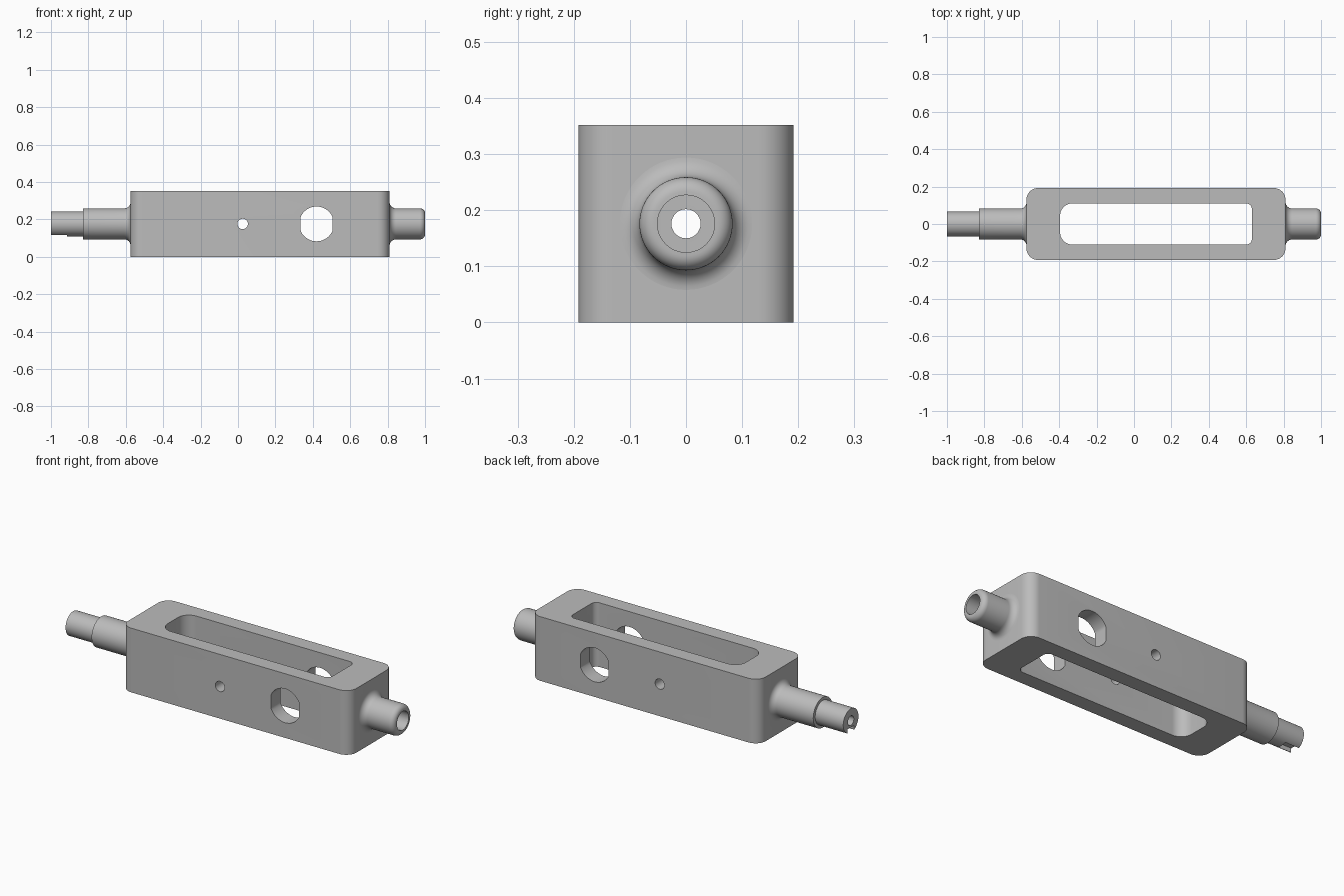
import bpy
import bmesh
from math import sin, cos, pi, sqrt, asin
from mathutils import Matrix, Vector

if "Cube" in bpy.data.objects:
    bpy.data.objects.remove(bpy.data.objects["Cube"], do_unlink=True)

MID = 0.176      # height of the long axis
HEIGHT = 0.352

steel = bpy.data.materials.new("grey steel")
steel.use_nodes = True
steel.diffuse_color = (0.5, 0.5, 0.5, 1)
steel.node_tree.nodes["Principled BSDF"].inputs["Base Color"].default_value = (0.5, 0.5, 0.5, 1)


def make_object(name, bm):
    bmesh.ops.recalc_face_normals(bm, faces=bm.faces)
    mesh = bpy.data.meshes.new(name)
    bm.to_mesh(mesh)
    bm.free()
    mesh.materials.append(steel)
    obj = bpy.data.objects.new(name, mesh)
    bpy.context.collection.objects.link(obj)
    return obj


def prism(name, outline, start, depth):
    """Extrude a closed loop of points along a vector."""
    bm = bmesh.new()
    face = bm.faces.new([bm.verts.new(Vector(p) + Vector(start)) for p in outline])
    out = bmesh.ops.extrude_face_region(bm, geom=[face])
    moved = [v for v in out["geom"] if isinstance(v, bmesh.types.BMVert)]
    bmesh.ops.translate(bm, verts=moved, vec=depth)
    return make_object(name, bm)


def rounded_rect(x0, x1, half, r_left, r_right, steps=10):
    """Rounded rectangle in plan, with its own corner radius at each end."""
    corners = [(x1 - r_right, half - r_right, r_right, 0),
               (x0 + r_left, half - r_left, r_left, 1),
               (x0 + r_left, r_left - half, r_left, 2),
               (x1 - r_right, r_right - half, r_right, 3)]
    pts = []
    for cx, cy, r, quarter in corners:
        for i in range(steps + 1):
            a = (quarter + i / steps) * pi / 2
            pts.append((cx + r * cos(a), cy + r * sin(a), 0))
    return pts


def lathe(name, profile, steps=64):
    """Spin (x, radius) points about the long axis into a closed solid."""
    bm = bmesh.new()
    rings = []
    for x, r in profile:
        rings.append([bm.verts.new((x, r * cos(2 * pi * i / steps),
                                    MID + r * sin(2 * pi * i / steps)))
                      for i in range(steps)])
    for a, b in zip(rings, rings[1:]):
        for i in range(steps):
            j = (i + 1) % steps
            bm.faces.new((a[i], a[j], b[j], b[i]))
    bm.faces.new(rings[0])
    bm.faces.new(rings[-1])
    return make_object(name, bm)


def fillet(x_wall, out, r, size, steps=8):
    """Concave flare from the wall down to shaft radius r."""
    return [(x_wall + out * size * (1 - cos(i / steps * pi / 2)),
             r + size * (1 - sin(i / steps * pi / 2))) for i in range(steps + 1)]


def cross_hole(name, x, r, flat):
    """Cutter along y: a circle trimmed by side flats."""
    pts = [(x + max(-flat, min(flat, r * cos(a))), 0, MID + r * sin(a))
           for a in (2 * pi * (i + 0.5) / 64 for i in range(64))]
    return prism(name, pts, (0, -0.3, 0), (0, 0.6, 0))


def box(name, x0, x1, half, z0, z1):
    pts = [(x0, -half, z0), (x1, -half, z0), (x1, half, z0), (x0, half, z0)]
    return prism(name, pts, (0, 0, 0), (0, 0, z1 - z0))


def cut(obj, cutters):
    bpy.context.view_layer.objects.active = obj
    for cutter in cutters:
        mod = obj.modifiers.new("cut", "BOOLEAN")
        mod.operation = "DIFFERENCE"
        mod.solver = "EXACT"
        mod.object = cutter
        bpy.ops.object.modifier_apply(modifier=mod.name)


# Main block and the two end shafts
body = prism("body", rounded_rect(-0.575, 0.81, 0.192, 0.062, 0.062), (0, 0, 0), (0, 0, HEIGHT))
left_boss = lathe("socket_end",
                  [(0.78, 0.118)] + fillet(0.81, 1, 0.083, 0.035)
                  + [(0.972 + 0.028 * sin(i / 8 * pi / 2), 0.057 + 0.026 * cos(i / 8 * pi / 2))
                     for i in range(9)])
right_shaft = lathe("stepped_shaft",
                    [(-0.54, 0.115)] + fillet(-0.575, -1, 0.083, 0.032)
                    + [(-0.83, 0.083), (-0.83, 0.066), (-1, 0.066)])

# Cutters: window, cross holes, bores and end slot
window = prism("window_cutter", rounded_rect(-0.395, 0.63, 0.11, 0.065, 0.03),
               (0, 0, -0.1), (0, 0, 0.6))
large_hole = cross_hole("large_hole_cutter", 0.42, 0.093, 0.085)
small_hole = cross_hole("small_hole_cutter", 0.025, 0.028, 1)
wide_bore = lathe("wide_bore_cutter", [(0.5, 0.051), (1.1, 0.051)], 48)
narrow_bore = lathe("narrow_bore_cutter", [(-1.1, 0.026), (-0.3, 0.026)], 32)
slot = box("slot_cutter", -1.1, -0.915, 0.028, 0, 0.14)

cut(body, [window, large_hole, small_hole, wide_bore, narrow_bore])
cut(left_boss, [wide_bore])
cut(right_shaft, [narrow_bore, slot])

for cutter in (window, large_hole, small_hole, wide_bore, narrow_bore, slot):
    bpy.data.objects.remove(cutter, do_unlink=True)

# Smooth curved walls, sharp rims
for obj in (body, left_boss, right_shaft):
    bpy.ops.object.select_all(action="DESELECT")
    obj.select_set(True)
    bpy.context.view_layer.objects.active = obj
    bpy.ops.object.shade_smooth_by_angle(angle=pi / 6)
